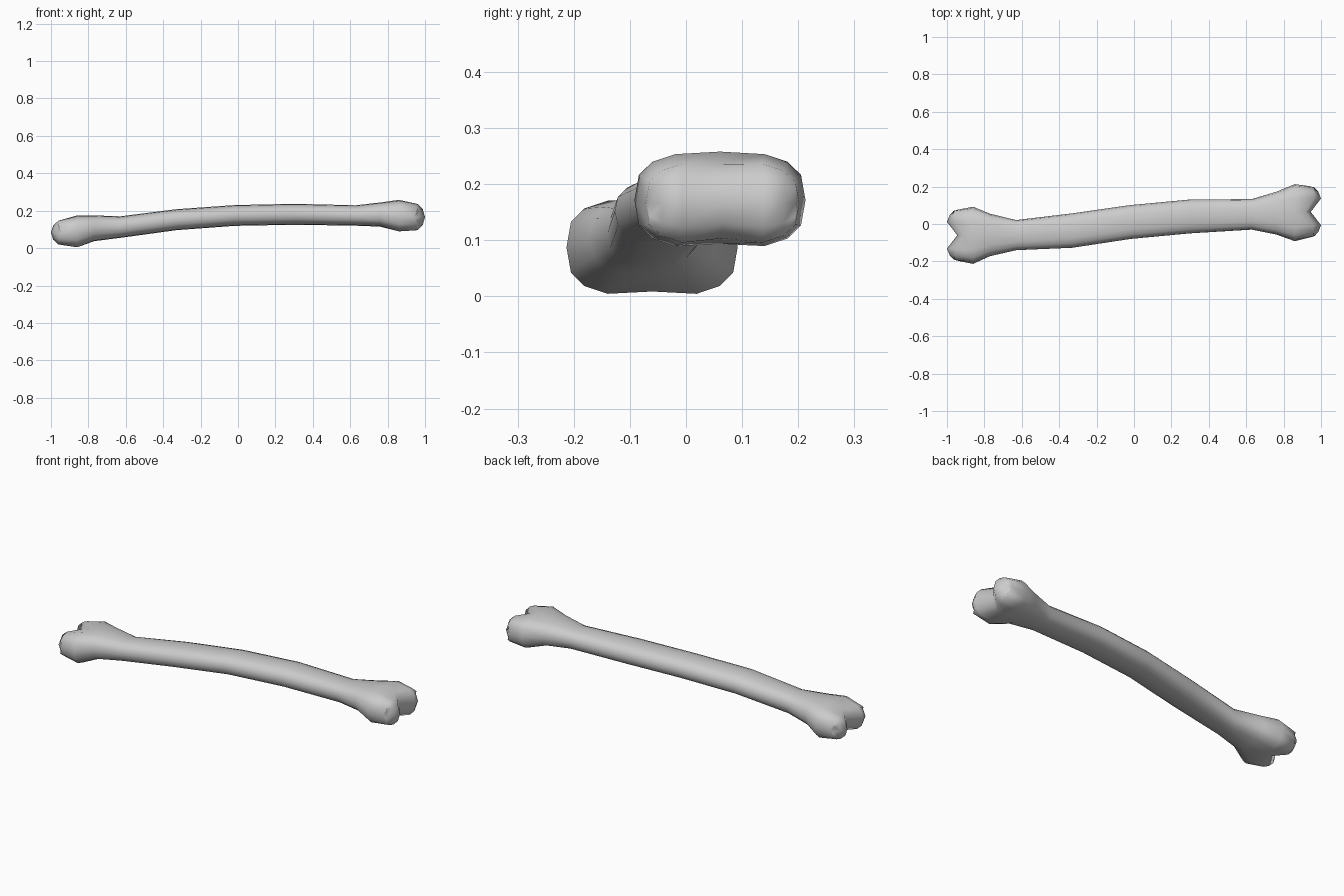
import bpy, bmesh
from math import cos, sin, pi, copysign

if "Cube" in bpy.data.objects:
    bpy.data.objects.remove(bpy.data.objects["Cube"])

N = 16
# rings along the bone: x, y min, y max, z min, z max, roundness power
RINGS = [
    (-0.96, -0.197, 0.077, 0.016, 0.150, 0.68),
    (-0.86, -0.213, 0.092, 0.000, 0.175, 0.68),
    (-0.77, -0.172, 0.055, 0.037, 0.175, 0.75),
    (-0.63, -0.140, 0.021, 0.055, 0.170, 0.82),
    (-0.33, -0.127, 0.057, 0.096, 0.208, 0.82),
    (-0.02, -0.080, 0.101, 0.119, 0.230, 0.82),
    (0.30, -0.050, 0.131, 0.125, 0.237, 0.82),
    (0.63, -0.030, 0.133, 0.120, 0.229, 0.82),
    (0.76, -0.056, 0.172, 0.115, 0.244, 0.75),
    (0.86, -0.092, 0.213, 0.085, 0.258, 0.68),
    (0.96, -0.072, 0.202, 0.092, 0.240, 0.68),
]
# end cap reach for each column, outer side to middle groove
TIP = [0.965, 0.985, 1.0, 0.945]


def spow(v, p):
    return copysign(abs(v) ** p, v) if abs(v) > 1e-6 else 0.0


def add_ring(bm, r):
    x, y0, y1, z0, z1, p = r
    end = abs(x) > 0.9
    ring = []
    for i in range(N):
        a = 2 * pi * i / N
        c, s = spow(cos(a), p), spow(sin(a), p)
        px = x
        # the two knuckles are parted by a shallow groove
        if abs(x) > 0.8 and i == 12:
            s *= 0.9
        if end and i in (4, 12):
            px -= copysign(0.045, x)
            s *= 0.94
        if end and i in (0, 8):
            px -= copysign(0.02, x)
        ring.append(bm.verts.new((px, (y0 + y1) / 2 + c * (y1 - y0) / 2,
                                  (z0 + z1) / 2 + s * (z1 - z0) / 2)))
    return ring


def add_cap(bm, ring, side):
    # columns of vertices run from the top of the ring to the bottom
    cols = [[ring[0]]]
    for i in range(1, 8):
        t, b = ring[i], ring[N - i]
        tip = TIP[min(i, 8 - i) - 1]
        col = [t]
        for f in (0.8, 0.5, 0.2):
            co = t.co * f + b.co * (1 - f)
            co.x = side * (tip - (0.0 if f == 0.5 else 0.012))
            col.append(bm.verts.new(co))
        cols.append(col + [b])
    cols.append([ring[8]])
    for a, b in zip(cols, cols[1:]):
        for k in range(4):
            if len(a) == 1:
                bm.faces.new((a[0], b[k], b[k + 1]))
            elif len(b) == 1:
                bm.faces.new((a[k], b[0], a[k + 1]))
            else:
                bm.faces.new((a[k], b[k], b[k + 1], a[k + 1]))


bm = bmesh.new()
rings = [add_ring(bm, r) for r in RINGS]
# shaft
for a, b in zip(rings, rings[1:]):
    for i in range(N):
        j = (i + 1) % N
        bm.faces.new((a[i], a[j], b[j], b[i]))
# knuckled ends
add_cap(bm, rings[0], -1)
add_cap(bm, rings[-1], 1)
bmesh.ops.recalc_face_normals(bm, faces=bm.faces)
for f in bm.faces:
    f.smooth = True

mesh = bpy.data.meshes.new("bone")
bm.to_mesh(mesh)
bm.free()
bone = bpy.data.objects.new("bone", mesh)
bpy.context.collection.objects.link(bone)
